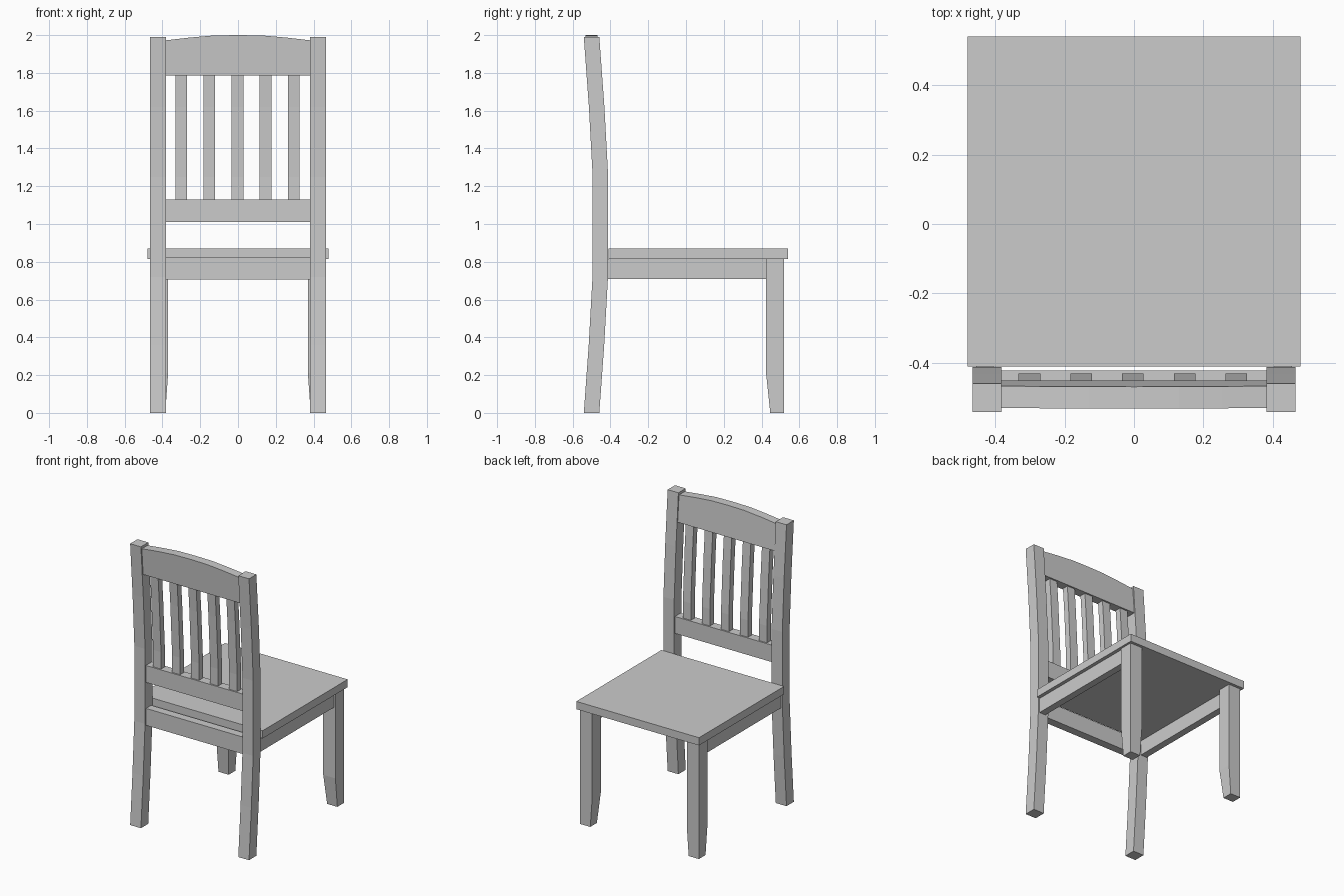
import bpy, bmesh

if "Cube" in bpy.data.objects:
    bpy.data.objects.remove(bpy.data.objects["Cube"])

# Centre line of the bent back, as (z, y)
BEND = [(0, -0.5), (0.36, -0.474), (0.72, -0.454), (1.25, -0.453), (1.62, -0.473), (1.99, -0.5)]


def back_y(z):
    for (z0, y0), (z1, y1) in zip(BEND, BEND[1:]):
        if z <= z1:
            break
    return y0 + (y1 - y0) * (z - z0) / (z1 - z0)


def finish(name, bm, mirror=False):
    bmesh.ops.recalc_face_normals(bm, faces=bm.faces)
    me = bpy.data.meshes.new(name)
    bm.to_mesh(me)
    bm.free()
    ob = bpy.data.objects.new(name, me)
    bpy.context.collection.objects.link(ob)
    if mirror:
        ob.modifiers.new("Mirror", 'MIRROR')
    return ob


def loft(name, rings, mirror=False):
    """Skin a list of equal-sized vertex rings and cap both ends."""
    bm = bmesh.new()
    vs = [[bm.verts.new(p) for p in r] for r in rings]
    n = len(rings[0])
    for a, b in zip(vs, vs[1:]):
        for i in range(n):
            j = (i + 1) % n
            bm.faces.new((a[i], a[j], b[j], b[i]))
    bm.faces.new(vs[0])
    bm.faces.new(vs[-1])
    return finish(name, bm, mirror)


def rect(x0, x1, y0, y1, z):
    return [(x0, y0, z), (x1, y0, z), (x1, y1, z), (x0, y1, z)]


def box(name, x0, x1, y0, y1, z0, z1, mirror=False):
    return loft(name, [rect(x0, x1, y0, y1, z) for z in (z0, z1)], mirror)


def bent(name, x0, x1, half, z0, z1, mirror=False):
    """Upright piece whose sections follow the bend of the back."""
    zs = [z0] + [z for z, _ in BEND if z0 < z < z1] + [z1]
    return loft(name, [rect(x0, x1, back_y(z) - half, back_y(z) + half, z) for z in zs], mirror)


# Seat board
box("seat", -0.48, 0.48, -0.41, 0.54, 0.815, 0.87)

# Back posts, full height
bent("back_post", 0.381, 0.465, 0.041, 0, 1.99, True)

# Front legs, tapered on the inner faces near the floor
loft("front_leg", [rect(0.385, 0.465, 0.446, 0.52, 0),
                   rect(0.37, 0.465, 0.424, 0.52, 0.21),
                   rect(0.37, 0.465, 0.424, 0.52, 0.815)], True)

# Aprons: two sides and the rear, open at the front
box("side_apron", 0.405, 0.455, -0.43, 0.44, 0.71, 0.815, True)
box("rear_apron", -0.385, 0.385, -0.483, -0.425, 0.705, 0.825)

# Lower back rail
bent("lower_rail", -0.385, 0.385, 0.032, 1.01, 1.13)

# Crest rail with a gently arched top
rings = []
for x, z in [(-0.385, 1.972), (-0.255, 1.987), (-0.13, 1.998), (0, 2.0),
             (0.13, 1.998), (0.255, 1.987), (0.385, 1.972)]:
    a, b = back_y(1.785), back_y(z)
    rings.append([(x, a - 0.031, 1.785), (x, a + 0.034, 1.785),
                  (x, b + 0.032, z), (x, b - 0.031, z)])
loft("crest_rail", rings)

# Five slats
for i in range(-2, 3):
    cx = i * 0.149 - 0.003
    bent(f"slat_{i + 3}", cx - 0.031, cx + 0.031, 0.022, 1.12, 1.8)
